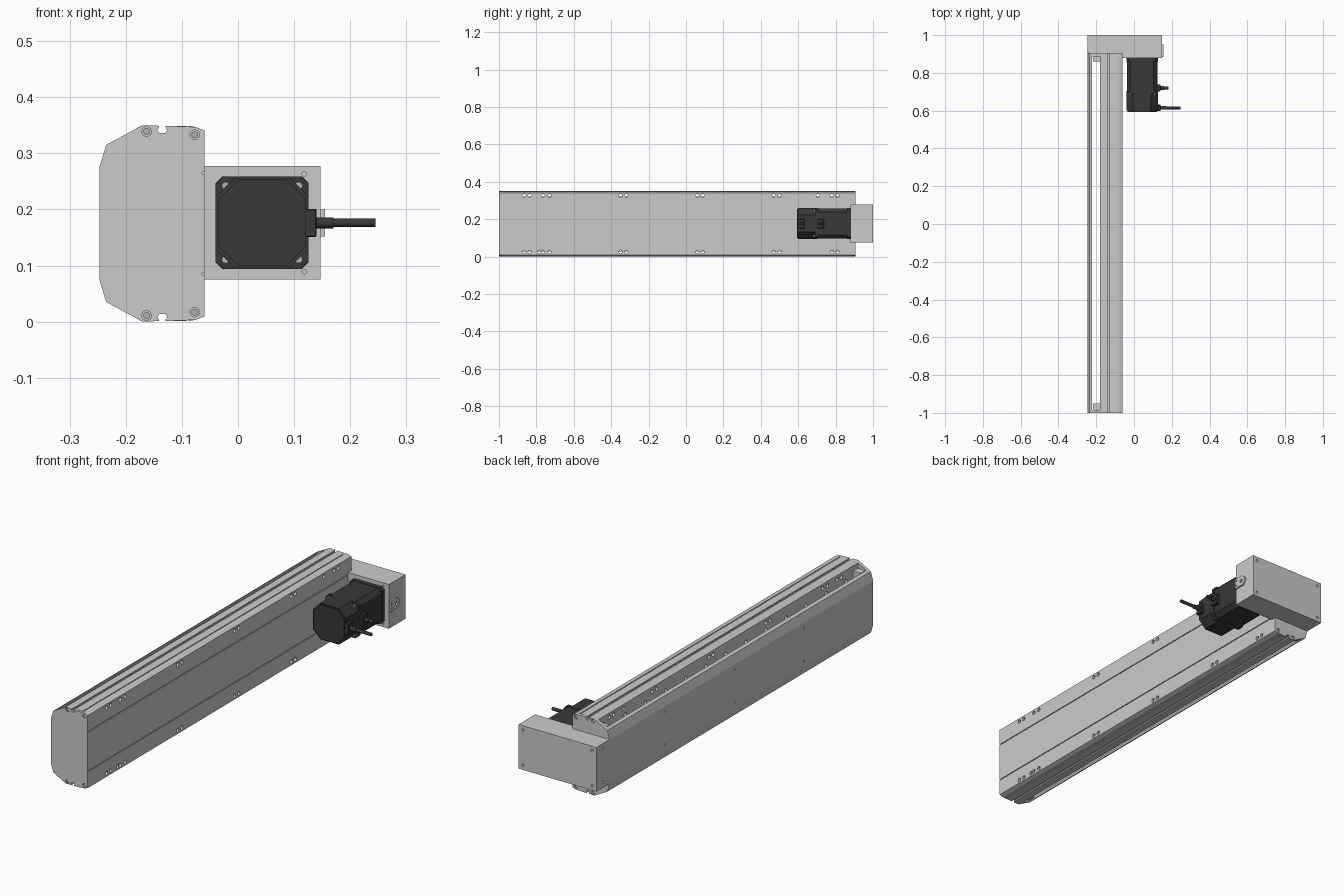
import bpy, bmesh, math
from mathutils import Matrix, Vector

if "Cube" in bpy.data.objects:
    bpy.data.objects.remove(bpy.data.objects["Cube"])

ZC = 0.175  # height of the symmetry plane

def material(name, c):
    m = bpy.data.materials.new(name)
    m.diffuse_color = (c, c, c, 1)
    m.use_nodes = True
    m.node_tree.nodes["Principled BSDF"].inputs["Base Color"].default_value = m.diffuse_color
    return m

BLACK = material("motor_black", 0.04)
STEEL = material("steel", 0.45)

def finish(bm, name, mat=None, smooth=False):
    bmesh.ops.recalc_face_normals(bm, faces=bm.faces)
    me = bpy.data.meshes.new(name)
    bm.to_mesh(me)
    bm.free()
    ob = bpy.data.objects.new(name, me)
    bpy.context.collection.objects.link(ob)
    if mat:
        me.materials.append(mat)
    if smooth:
        bpy.ops.object.select_all(action='DESELECT')
        ob.select_set(True)
        bpy.context.view_layer.objects.active = ob
        bpy.ops.object.shade_smooth_by_angle(angle=math.radians(35))
    return ob

def mirrored(half):
    return half + [(x, 2 * ZC - z) for x, z in reversed(half)]

def prism(name, pts, y0, y1, mat=None):
    bm = bmesh.new()
    f = bm.faces.new([bm.verts.new((x, y0, z)) for x, z in pts])
    r = bmesh.ops.extrude_face_region(bm, geom=[f])
    vs = [v for v in r["geom"] if isinstance(v, bmesh.types.BMVert)]
    bmesh.ops.translate(bm, verts=vs, vec=(0, y1 - y0, 0))
    return finish(bm, name, mat)

def box(name, x, y, z, mat=None, bevel=0):
    bm = bmesh.new()
    r = bmesh.ops.create_cube(bm, size=1)
    for v in r["verts"]:
        v.co = Vector([(a[0] + a[1]) / 2 + c * (a[1] - a[0]) for a, c in zip((x, y, z), v.co)])
    if bevel:
        bmesh.ops.bevel(bm, geom=bm.edges[:], offset=bevel, segments=1, affect='EDGES')
    return finish(bm, name, mat)

def rods(name, items, mat=None, seg=16):
    # items: (start, end, radius)
    bm = bmesh.new()
    for a, b, r in items:
        a, b = Vector(a), Vector(b)
        rot = (b - a).to_track_quat('Z', 'Y').to_matrix().to_4x4()
        bmesh.ops.create_cone(bm, cap_ends=True, segments=seg, radius1=r, radius2=r,
                              depth=(b - a).length, matrix=Matrix.Translation((a + b) / 2) @ rot)
    return finish(bm, name, mat, True)

def cut(ob, items):
    cutter = rods("cutter", items)
    m = ob.modifiers.new("holes", 'BOOLEAN')
    m.operation, m.solver, m.object = 'DIFFERENCE', 'EXACT', cutter
    bpy.context.view_layer.objects.active = ob
    bpy.ops.object.modifier_apply(modifier=m.name)
    bpy.data.objects.remove(cutter)

def octagon(x0, x1, z0, z1, c):
    return [(x0 + c, z0), (x1 - c, z0), (x1, z0 + c), (x1, z1 - c),
            (x1 - c, z1), (x0 + c, z1), (x0, z1 - c), (x0, z0 + c)]

# Extruded rail body with side grooves and round top slots
side = [(-.06, .263), (-.064, .263), (-.064, .267), (-.06, .267), (-.06, .341), (-.076, .347)]
groove = [(-.088, .349), (-.088, .345), (-.092, .345), (-.092, .349)]
slot = [(-.129, .349), (-.129, .346), (-.126, .341), (-.130, .336),
        (-.140, .336), (-.144, .341), (-.141, .346), (-.141, .349)]
shoulder = [(-.17, .35), (-.18, .345)]
rail = prism("rail_body", mirrored(side + groove + slot + shoulder + [(-.18, .27), (-.09, .27)]), -.99, .89)

# Mounting holes through the flanges, and bolt holes on the inner faces
ys = [-.865, -.835, -.765, -.73, -.35, -.32, .06, .09, .47, .5, .78, .81]
holes = []
for s in (1, -1):
    zf, zr = ZC + s * .15, ZC + s * .118
    holes += [((-.2, y, zf), (-.05, y, zf), .009) for y in ys + [.705 if s > 0 else -.785]]
    holes += [((-.2, -.9 + i * .145, zr), (-.165, -.9 + i * .145, zr), .009) for i in range(13)]
cut(rail, holes)

# Thin cover in front of the open channel
cover = prism("cover", mirrored([(-.247, .275), (-.235, .315), (-.222, .322),
                                 (-.222, .312), (-.231, .308), (-.239, .272)]), -.99, .905)
cut(cover, [((-.26, y, z), (-.23, y, z), .004) for y in (-.5, 0, .5) for z in (.1, .25)])

# End caps with counterbored screws
cap_half = side + slot + [(-.17, .35), (-.235, .315), (-.247, .275)]
screws = [(x, ZC + s * dz) for x, dz in ((-.163, .166 - .002), (-.077, .158)) for s in (1, -1)]
for name, y0, y1, face, d in (("front_cap", -1, -.985, -1, 1), ("rear_cap", .888, .905, .905, -1)):
    cap = prism(name, mirrored(cap_half), y0, y1)
    cut(cap, [((x, face - d * .01, z), (x, face + d * .008, z), .0085) for x, z in screws])
    rods(name + "_screws", [((x, face + d * .003, z), (x, face + d * .009, z), .006) for x, z in screws], STEEL)

# Inner bearing blocks closing the ends of the gap
for name, y0, y1 in (("front_block", -.99, -.95), ("rear_block", .86, .89)):
    box(name, (-.217, -.1), (y0, y1), (.03, .32))

# Drive screw inside the channel
rods("drive_screw", [((-.14, -.96, ZC), (-.14, .87, ZC), .022)], STEEL)

# Belt housing that links the rail and the motor
housing = prism("belt_housing", [(-.247, .075), (.147, .075), (.147, .277), (-.247, .277)], .905, 1)
corners = [(x, z) for x in (-.225, .125) for z in (.095, .257)]
cut(housing, [((x, .985, z), (x, 1.01, z), .006) for x, z in corners]
    + [((-.26, .95, z), (-.237, .95, z), .006) for z in (.1, .252)])
plate = box("motor_plate", (-.06, .147), (.88, .905), (.075, .277))
cut(plate, [((.118, .87, z), (.118, .89, z), .004) for z in (.089, .263)])

# Rounded tension tab on the housing side
bm = bmesh.new()
tab = [(.884, .152), (.925, .152)]
tab += [(.925 + .024 * math.cos(a), .176 + .024 * math.sin(a))
        for a in [math.radians(-75 + 15 * i) for i in range(11)]]
tab += [(.925, .2), (.884, .2)]
f = bm.faces.new([bm.verts.new((.146, y, z)) for y, z in tab])
r = bmesh.ops.extrude_face_region(bm, geom=[f])
bmesh.ops.translate(bm, vec=(.009, 0, 0), verts=[v for v in r["geom"] if isinstance(v, bmesh.types.BMVert)])
tab = finish(bm, "tension_tab")
cut(tab, [((.148, .925, .176), (.16, .925, .176), .008),
          ((.148, .893, .164), (.16, .893, .164), .004), ((.148, .893, .188), (.16, .893, .188), .004)])

# Motor: rear cover, laminated body and mounting flange
MX, MZ = (-.04, .126), (.094, .259)
prism("motor_rear_cover", octagon(*MX, *MZ, .036), .6, .7, BLACK)
prism("motor_end_face", octagon(MX[0] + .005, MX[1] - .005, MZ[0] + .005, MZ[1] - .005, .036), .594, .6, BLACK)
prism("motor_body", octagon(MX[0] + .002, MX[1] - .002, MZ[0] + .002, MZ[1] - .002, .02), .7, .865, BLACK)
prism("motor_flange", octagon(*MX, *MZ, .012), .86, .88, BLACK)
prism("motor_corner_ring", octagon(*MX, *MZ, .014), .69, .705, BLACK)
bolts = [(x, z) for x in (-.022, .108) for z in (.111, .242)]
rods("motor_bolts", [((x, .682, z), (x, .692, z), .007) for x, z in bolts], STEEL)

# Cable sockets, strain reliefs and cables
for name, y, end in (("power", .615, .245), ("encoder", .72, .182)):
    box(name + "_socket", (.11, .14), (y - .018, y + .018), (.151, .201), BLACK, .002)
    rods(name + "_relief", [((.135, y, .176), (.17 if end > .2 else .16, y, .176), .01)], BLACK)
    rods(name + "_cable", [((.15, y, .176), (end, y, .176), .0075)], BLACK)
